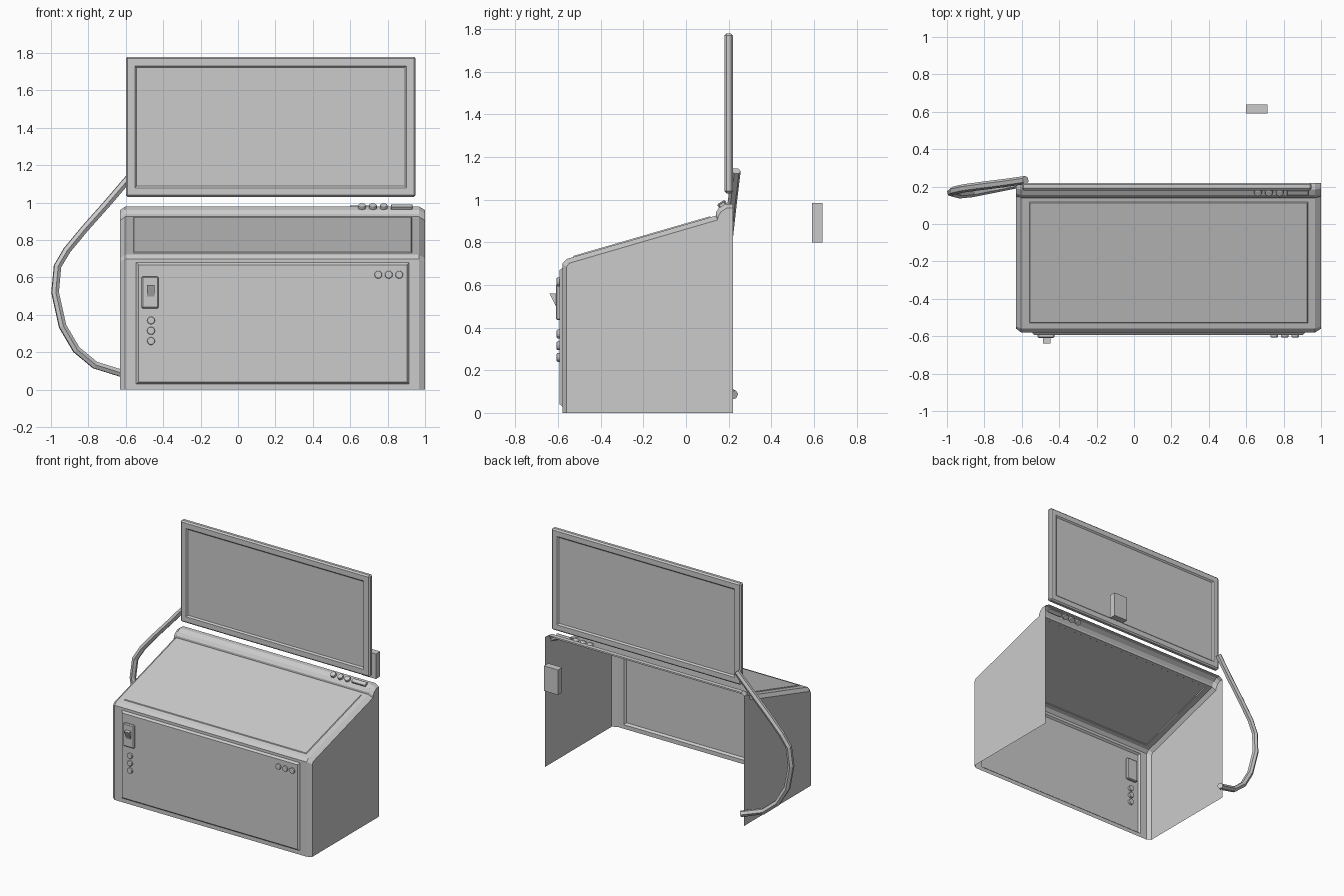
import bpy, bmesh
from math import radians
from mathutils import Matrix, Vector

if "Cube" in bpy.data.objects:
    bpy.data.objects.remove(bpy.data.objects["Cube"])


def finish(bm, name, smooth=False):
    me = bpy.data.meshes.new(name)
    bm.to_mesh(me)
    bm.free()
    if smooth:
        for p in me.polygons:
            p.use_smooth = len(p.vertices) == 4
    ob = bpy.data.objects.new(name, me)
    bpy.context.collection.objects.link(ob)
    return ob


def box_bm(lo, hi, bevel=0.0):
    lo, hi = Vector(lo), Vector(hi)
    bm = bmesh.new()
    bmesh.ops.create_cube(bm, size=1, matrix=Matrix.Translation((lo + hi) / 2)
                          @ Matrix.Diagonal((*(hi - lo), 1)))
    if bevel:
        bmesh.ops.bevel(bm, geom=bm.edges[:], offset=bevel, segments=1, affect='EDGES')
    return bm


def inset(bm, face, thickness, depth):
    bmesh.ops.inset_individual(bm, faces=[face], thickness=thickness, depth=depth,
                               use_even_offset=True)


def knob(name, loc, tilt, r=0.021, height=0.03):
    bm = bmesh.new()
    bmesh.ops.create_cone(bm, cap_ends=True, segments=12, radius1=r, radius2=r, depth=height)
    top = max(bm.faces, key=lambda f: f.calc_center_median().z)
    bmesh.ops.bevel(bm, geom=top.edges[:], offset=0.006, segments=2, affect='EDGES',
                    profile=0.5)
    bmesh.ops.transform(bm, verts=bm.verts[:], matrix=Matrix.Translation(loc)
                        @ Matrix.Rotation(radians(tilt), 4, 'X'))
    return finish(bm, name)


# Console shell: chamfered profile, open at the back and bottom
outer = [(-.58, 0), (-.58, .70), (-.56, .722), (.14, .925), (.14, .94), (.155, .962),
         (.185, .98), (.22, .98)]
inner = [(-.56, 0), (-.56, .685), (-.548, .702), (.148, .905), (.15, .92), (.163, .942),
         (.19, .96), (.22, .96)]
bm = bmesh.new()
rows = [[bm.verts.new((x, y, z)) for y, z in prof]
        for x, prof in ((-.63, inner), (-.603, outer), (.968, outer), (1.0, inner))]
for a, b in zip(rows, rows[1:]):
    for i in range(len(outer) - 1):
        bm.faces.new((a[i], b[i], b[i + 1], a[i + 1]))
for row, x in ((rows[0], -.63), (rows[3], 1.0)):
    f = bm.faces.new(row + [bm.verts.new((x, .22, 0))])
    f.normal_update()
    if f.normal.x * x < 0:
        f.normal_flip()
bm.normal_update()
large = sorted((f for f in bm.faces if abs(f.normal.x) < .1),
               key=lambda f: -f.calc_area())[:2]
front = min(large, key=lambda f: f.normal.y)
slope = max(large, key=lambda f: f.normal.z)

# Raised front panel and sloped desk panel
inset(bm, front, .02, 0)
for v in front.verts:
    v.co = (-.545 if v.co.x < .2 else .915, -.58, .03 if v.co.z < .3 else .68)
inset(bm, front, .012, .014)
inset(bm, slope, .02, 0)
for v in slope.verts:
    y = -.53 if v.co.y < -.2 else .118
    v.co = (-.56 if v.co.x < .2 else .93, y, .722 + (y + .56) * .29)
inset(bm, slope, .004, .005)
finish(bm, "console_shell")

# Floating screen, with a framed recess on front and back
bm = box_bm((-.60, .18, 1.03), (.95, .22, 1.78), .01)
bm.normal_update()
for f in [f for f in bm.faces if abs(f.normal.y) > .99]:
    inset(bm, f, .038, 0)
    inset(bm, f, .01, -.01)
finish(bm, "screen")

# Loose box behind the console
finish(box_bm((.60, .59, .80), (.715, .64, .985)), "rear_box")

# Power switch plate and wedge-shaped lever
finish(box_bm((-.515, -.61, .435), (-.425, -.575, .605), .006), "switch_plate")
bm = box_bm((-.487, -.64, .48), (-.447, -.60, .56))
for v in bm.verts:
    if v.co.y < -.62 and v.co.z < .5:
        v.co.y, v.co.z = -.628, .535
finish(bm, "switch_lever")

# Front buttons
for i in range(3):
    knob(f"side_button_{i}", (-.465, -.592, .26 + .055 * i), 90)
    knob(f"front_button_{i}", (.75 + .056 * i, -.592, .615), 90)

# Knobs and slot on the top ledge
for i in range(3):
    knob(f"ledge_knob_{i}", (.663 + .058 * i, .172, .974), 32, height=.034)
bm = box_bm((-.058, -.016, -.012), (.058, .016, .012), .003)
bmesh.ops.transform(bm, verts=bm.verts[:], matrix=Matrix.Translation((.875, .172, .974))
                    @ Matrix.Rotation(radians(32), 4, 'X'))
finish(bm, "ledge_slot")

# Cable looping from the screen to the lower back corner
path = [(-.58, .235, 1.135), (-.70, .218, .995), (-.82, .203, .86), (-.915, .19, .745),
        (-.965, .178, .66), (-.978, .168, .52), (-.938, .158, .34), (-.865, .165, .215),
        (-.765, .185, .132), (-.63, .212, .09), (-.605, .225, .085)]
cu = bpy.data.curves.new("cable", 'CURVE')
cu.dimensions = '3D'
cu.bevel_depth = .022
cu.bevel_resolution = 1
cu.use_fill_caps = True
sp = cu.splines.new('POLY')
sp.points.add(len(path) - 1)
for p, co in zip(sp.points, path):
    p.co = (*co, 1)
sp.use_smooth = False
bpy.context.collection.objects.link(bpy.data.objects.new("cable", cu))
